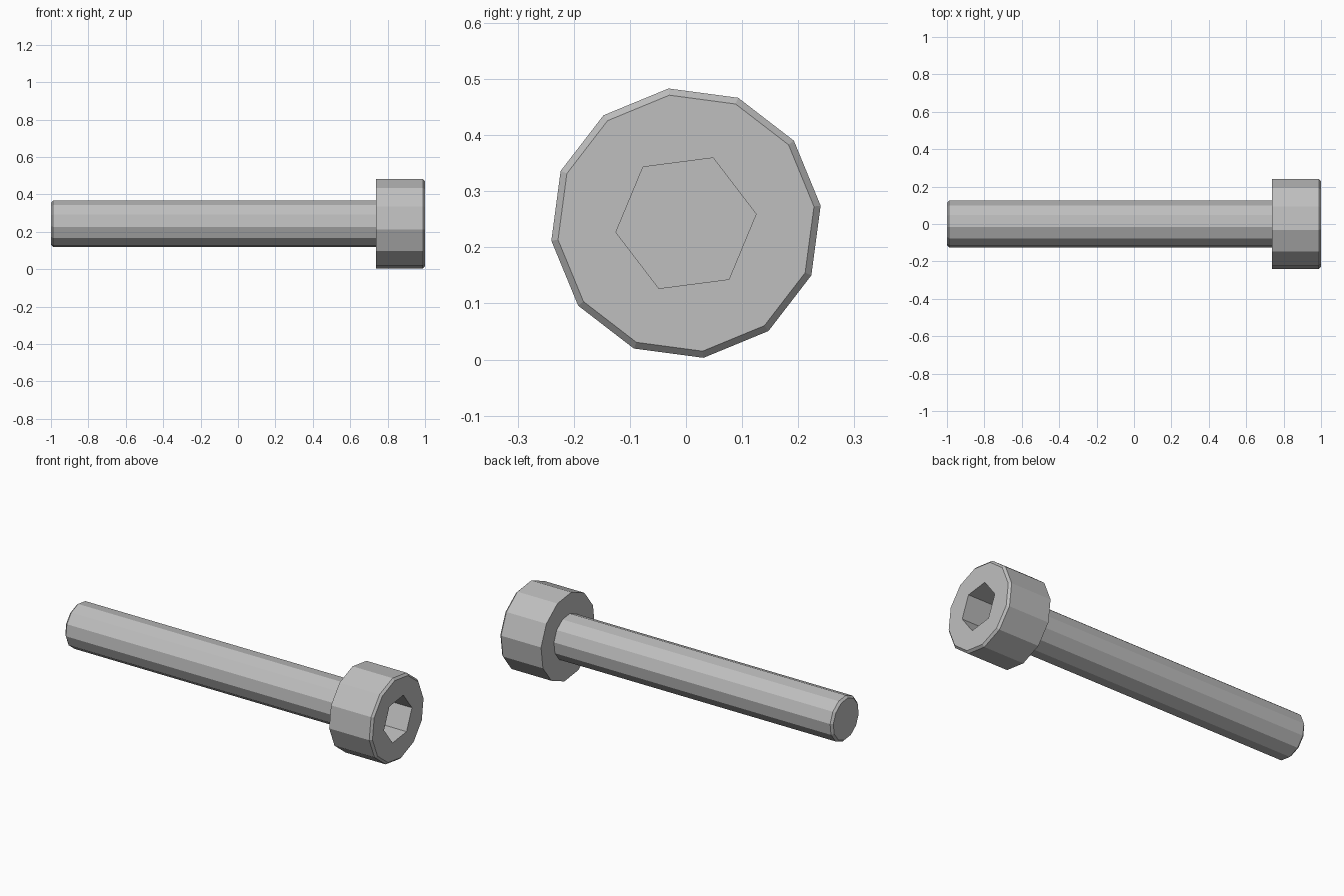
import bpy
import bmesh
from math import sin, cos, radians

old = bpy.data.objects.get("Cube")
if old:
    bpy.data.objects.remove(old, do_unlink=True)

AXIS_Z = 0.243
TWIST = radians(7.4)
SHANK_R = 0.126

steel = bpy.data.materials.new("steel grey")
steel.use_nodes = True
colour = (0.52, 0.52, 0.52, 1)
steel.diffuse_color = colour
steel.node_tree.nodes["Principled BSDF"].inputs["Base Color"].default_value = colour


def ring(bm, x, radius, sides):
    """Polygon of vertices around the bolt axis."""
    angles = [TWIST + radians(360) * i / sides for i in range(sides)]
    return [bm.verts.new((x, radius * cos(a), AXIS_Z + radius * sin(a))) for a in angles]


def bridge(bm, a, b):
    """Join two rings; ring a may have a multiple of the sides of ring b."""
    step = len(a) // len(b)
    for i in range(len(b)):
        outer = [a[(i * step + k) % len(a)] for k in range(step + 1)]
        bm.faces.new(outer + [b[(i + 1) % len(b)], b[i]])


def finish(bm, name):
    bmesh.ops.recalc_face_normals(bm, faces=bm.faces)
    mesh = bpy.data.meshes.new(name)
    bm.to_mesh(mesh)
    bm.free()
    mesh.materials.append(steel)
    obj = bpy.data.objects.new(name, mesh)
    bpy.context.collection.objects.link(obj)
    return obj


# Shank with a chamfered, capped tip
bm = bmesh.new()
tip = ring(bm, -1.0, SHANK_R - 0.012, 12)
shoulder = ring(bm, -0.988, SHANK_R, 12)
root = ring(bm, 0.738, SHANK_R, 12)
bm.faces.new(tip)
bridge(bm, tip, shoulder)
bridge(bm, shoulder, root)
finish(bm, "shank")

# Head: underside, side wall, chamfer, end face and hexagonal socket
bm = bmesh.new()
rings = [ring(bm, x, r, n) for x, r, n in (
    (0.738, SHANK_R, 12), (0.738, 0.242, 12), (0.988, 0.242, 12),
    (1.0, 0.23, 12), (1.0, 0.126, 6), (0.83, 0.126, 6))]
for a, b in zip(rings, rings[1:]):
    bridge(bm, a, b)
bm.faces.new(rings[-1])
finish(bm, "socket_head")
